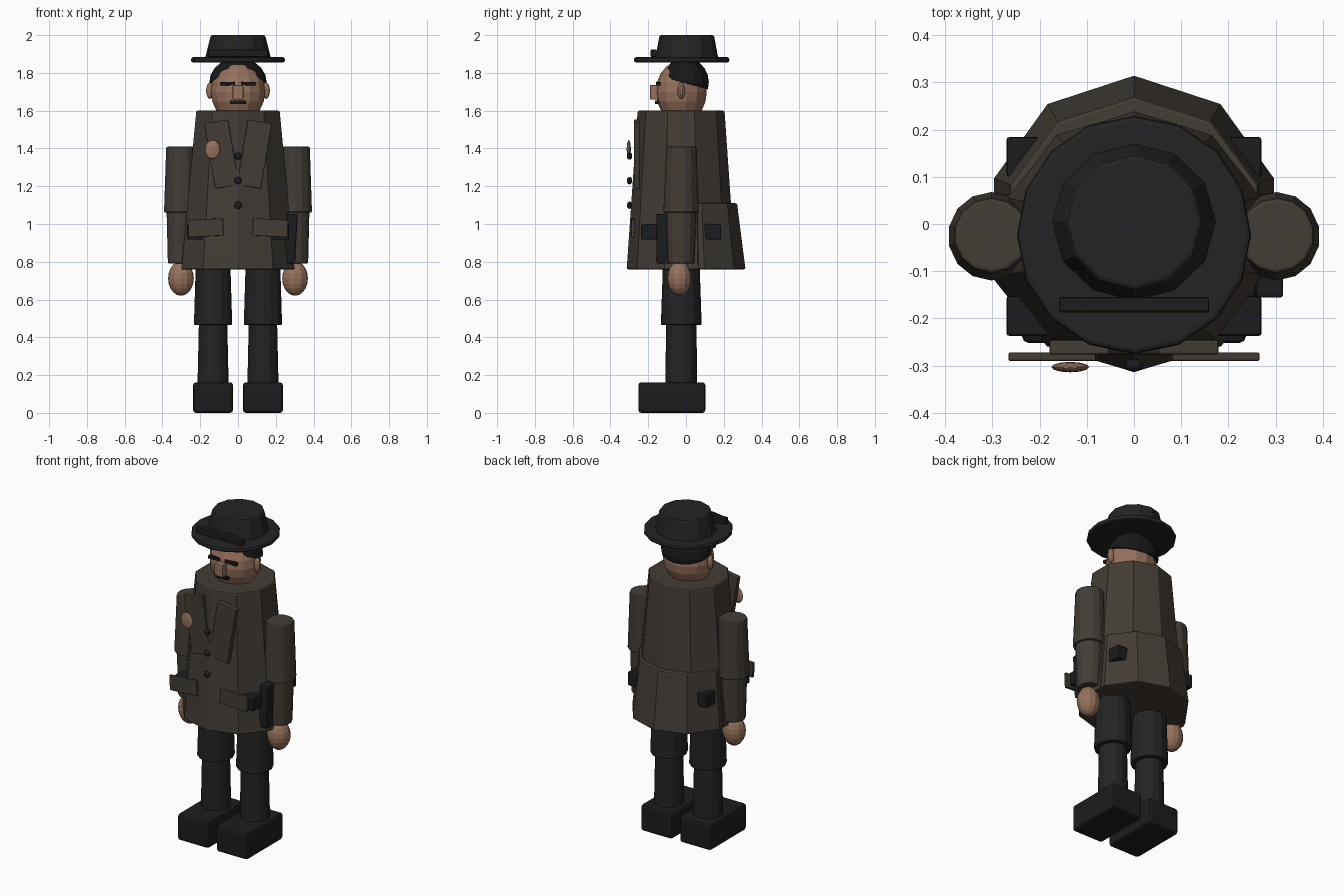
import bpy, bmesh, math
from mathutils import Matrix

if "Cube" in bpy.data.objects:
    bpy.data.objects.remove(bpy.data.objects["Cube"], do_unlink=True)


def material(name, colour):
    m = bpy.data.materials.new(name)
    m.use_nodes = True
    m.diffuse_color = (*colour, 1)
    bsdf = m.node_tree.nodes["Principled BSDF"]
    bsdf.inputs["Base Color"].default_value = (*colour, 1)
    bsdf.inputs["Roughness"].default_value = 0.8
    return m


COAT = material("coat brown", (0.055, 0.045, 0.035))
CLOTH = material("charcoal cloth", (0.017, 0.017, 0.017))
LEATHER = material("black leather", (0.012, 0.012, 0.013))
SKIN = material("skin", (0.30, 0.165, 0.105))
HAIR = material("hair black", (0.009, 0.009, 0.009))


def finish(name, bm, mat, bevel=0):
    bmesh.ops.recalc_face_normals(bm, faces=bm.faces)
    mesh = bpy.data.meshes.new(name)
    bm.to_mesh(mesh)
    bm.free()
    mesh.materials.append(mat)
    ob = bpy.data.objects.new(name, mesh)
    bpy.context.collection.objects.link(ob)
    if bevel:
        mod = ob.modifiers.new("soft edges", "BEVEL")
        mod.width = bevel
        mod.segments = 2
        mod.limit_method = "ANGLE"
        mod.angle_limit = math.radians(50)
    return ob


def taper(name, mat, sides, low, high, bevel=0.008):
    """Closed tapered tube; each end is (x, y, z, x radius, y radius)."""
    bm = bmesh.new()
    rings = []
    for x, y, z, rx, ry in (low, high):
        angles = [math.pi / 2 + math.tau * i / sides for i in range(sides)]
        rings.append([bm.verts.new((x + rx * math.cos(a), y + ry * math.sin(a), z))
                      for a in angles])
    for i in range(sides):
        j = (i + 1) % sides
        bm.faces.new((rings[0][i], rings[0][j], rings[1][j], rings[1][i]))
    bm.faces.new(rings[0])
    bm.faces.new(rings[1])
    return finish(name, bm, mat, bevel)


def box(name, mat, centre, size, tilt=0, bevel=0.006):
    """Box turned about the y axis by tilt degrees."""
    bm = bmesh.new()
    bmesh.ops.create_cube(bm, size=1, matrix=Matrix.Diagonal((*size, 1)))
    bm.transform(Matrix.Translation(centre) @ Matrix.Rotation(math.radians(tilt), 4, "Y"))
    return finish(name, bm, mat, bevel)


def ball(name, mat, centre, radii, segments=12, rings=8):
    bm = bmesh.new()
    bmesh.ops.create_uvsphere(bm, u_segments=segments, v_segments=rings, radius=1,
                              matrix=Matrix.Diagonal((*radii, 1)))
    bm.transform(Matrix.Translation(centre))
    return finish(name, bm, mat)


# Coat with a flared back skirt
taper("coat", COAT, 10, (0, -0.026, 0.76, 0.315, 0.288), (0, -0.026, 1.6, 0.232, 0.23))
taper("coat_skirt", COAT, 10, (0, 0, 0.76, 0.312, 0.315), (0, 0, 1.11, 0.276, 0.27))

# Buttons and badge
for i, z in enumerate((1.36, 1.23, 1.1)):
    ball(f"button_{i + 1}", LEATHER, (0, -0.299, z), (0.02, 0.014, 0.02))
ball("chest_badge", SKIN, (-0.135, -0.303, 1.395), (0.04, 0.011, 0.05))

# Head
ball("head", SKIN, (0, -0.025, 1.7), (0.147, 0.135, 0.165), 14, 10)
box("nose", SKIN, (0, -0.168, 1.697), (0.056, 0.045, 0.078))
box("moustache", HAIR, (0, -0.15, 1.645), (0.084, 0.03, 0.02), bevel=0.003)

# Hair cap, cut by a plane that falls towards the nape
bm = bmesh.new()
bmesh.ops.create_uvsphere(bm, u_segments=16, v_segments=10, radius=1,
                          matrix=Matrix.Diagonal((0.152, 0.125, 0.13, 1)))
bm.transform(Matrix.Translation((0, -0.004, 1.75)))
cut = bmesh.ops.bisect_plane(bm, geom=bm.verts[:] + bm.edges[:] + bm.faces[:],
                             plane_co=(0, -0.004, 1.745), plane_no=(0, 0.27, 1),
                             clear_inner=True)
bmesh.ops.contextual_create(bm, geom=[e for e in cut["geom_cut"]
                                      if isinstance(e, bmesh.types.BMEdge)])
finish("hair", bm, HAIR)

# Hat
taper("hat_brim", CLOTH, 16, (0, -0.023, 1.855, 0.248, 0.252), (0, -0.023, 1.883, 0.248, 0.252), 0.01)
taper("hat_crown", CLOTH, 12, (0, 0.004, 1.87, 0.176, 0.168), (0, 0.004, 2.0, 0.144, 0.144), 0.01)
box("hat_band", LEATHER, (0, -0.171, 1.904), (0.318, 0.032, 0.04))

# Paired parts: left is +x
for side, s in (("left", 1), ("right", -1)):
    box(f"{side}_lapel", COAT, (s * 0.087, -0.261, 1.37), (0.128, 0.03, 0.35), s * 9.6, 0.004)
    box(f"{side}_pocket_flap", COAT, (s * 0.171, -0.281, 0.98), (0.186, 0.018, 0.092), s * 3, 0.004)
    ball(f"{side}_ear", SKIN, (s * 0.148, -0.025, 1.706), (0.022, 0.02, 0.044), 10, 8)
    box(f"{side}_brow", HAIR, (s * 0.056, -0.146, 1.743), (0.08, 0.024, 0.018), s * 2, 0.003)

    # Arms
    taper(f"{side}_upper_arm", COAT, 14, (s * 0.302, -0.026, 1.06, 0.092, 0.094),
          (s * 0.302, -0.024, 1.41, 0.08, 0.08))
    taper(f"{side}_forearm", COAT, 14, (s * 0.303, -0.026, 0.79, 0.07, 0.07),
          (s * 0.303, -0.026, 1.07, 0.077, 0.08))
    ball(f"{side}_hand", SKIN, (s * 0.302, -0.035, 0.712), (0.068, 0.063, 0.092), 12, 10)

    # Belt pouches, front and back
    for place, y in (("front", -0.195), ("back", 0.142)):
        box(f"{side}_{place}_pouch", LEATHER, (s * 0.22, y, 0.958), (0.1, 0.084, 0.082))

    # Legs and shoes
    taper(f"{side}_thigh", CLOTH, 14, (s * 0.132, -0.025, 0.465, 0.104, 0.108),
          (s * 0.132, -0.025, 0.85, 0.092, 0.095))
    taper(f"{side}_shin", CLOTH, 14, (s * 0.132, -0.025, 0.13, 0.085, 0.085),
          (s * 0.132, -0.025, 0.48, 0.077, 0.08))
    box(f"{side}_shoe", LEATHER, (s * 0.132, -0.075, 0.081), (0.211, 0.354, 0.162), bevel=0.015)

# Holster on the left hip
box("holster", LEATHER, (0.28, -0.123, 0.922), (0.058, 0.066, 0.262), 3)
